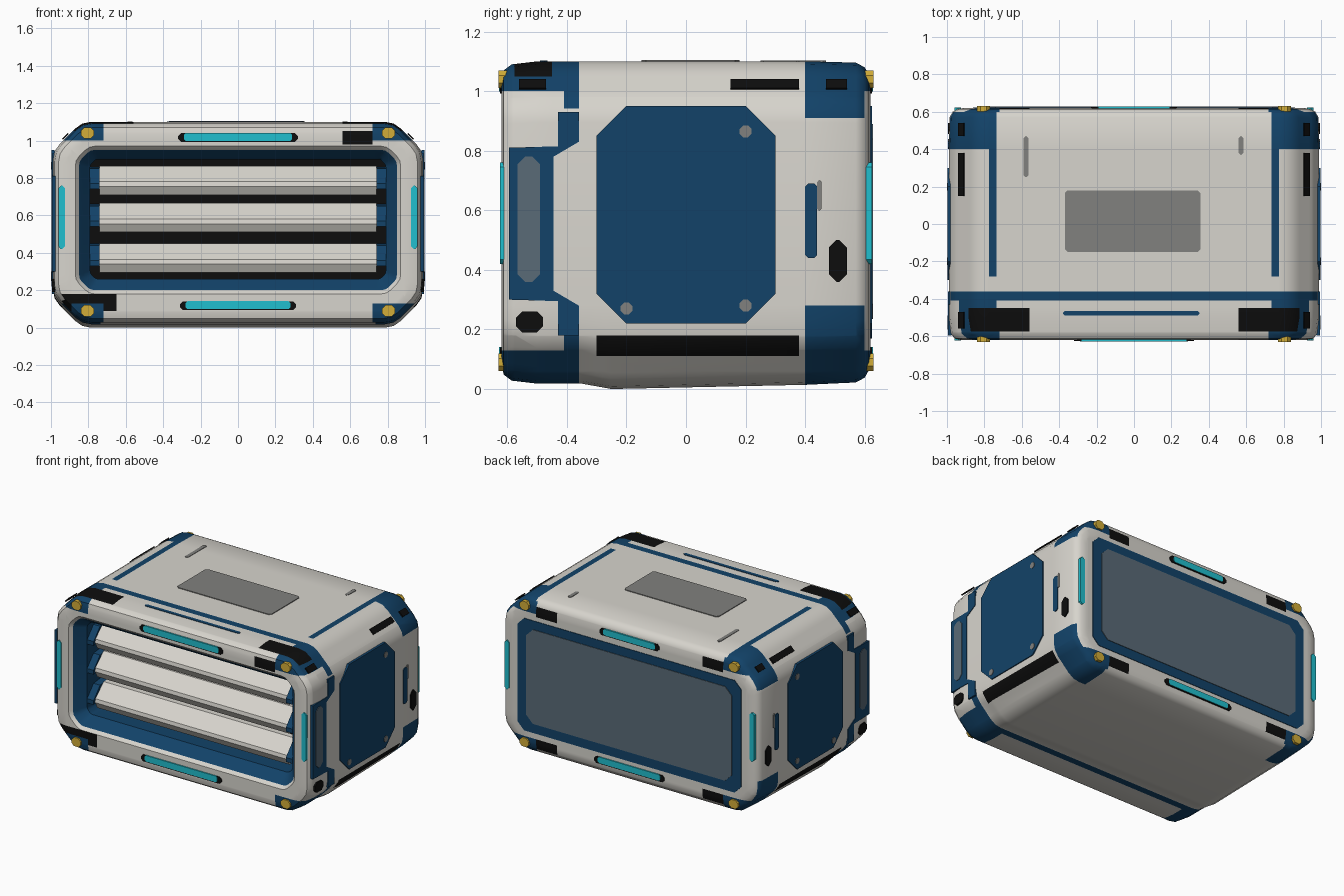
import bpy, bmesh, math
from mathutils import Vector

if "Cube" in bpy.data.objects:
    bpy.data.objects.remove(bpy.data.objects["Cube"])

# ---- flat colours
COLS = {"off_white": (.68, .66, .61), "deep_blue": (.006, .055, .14), "black": (.004, .004, .004),
        "mid_grey": (.22, .22, .21), "slate_glass": (.10, .145, .185), "cyan_light": (.015, .52, .62),
        "gold": (.65, .42, .04)}
NAMES = list(COLS)
MATS = []
for n, c in COLS.items():
    m = bpy.data.materials.new(n)
    m.diffuse_color = (*c, 1)
    m.use_nodes = True
    m.node_tree.nodes["Principled BSDF"].inputs["Base Color"].default_value = m.diffuse_color
    MATS.append(m)
WHITE, BLUE, BLACK, GREY, GLASS, CYAN, GOLD = range(7)


def finish(name, bm, mat=None):
    bmesh.ops.recalc_face_normals(bm, faces=bm.faces[:])
    me = bpy.data.meshes.new(name)
    bm.to_mesh(me)
    bm.free()
    for m in (MATS if mat is None else [MATS[mat]]):
        me.materials.append(m)
    ob = bpy.data.objects.new(name, me)
    bpy.context.collection.objects.link(ob)
    return ob


def prisms(name, mat, specs):
    """Extruded polygons; spec = (axis, outline, start, end)."""
    bm = bmesh.new()
    for axis, pts, a, b in specs:
        def pos(p, w):
            return {"x": (w, p[0], p[1]), "y": (p[0], w, p[1]), "z": (p[0], p[1], w)}[axis]
        lo = [bm.verts.new(pos(p, a)) for p in pts]
        hi = [bm.verts.new(pos(p, b)) for p in pts]
        bm.faces.new(lo)
        bm.faces.new(hi)
        for i in range(len(pts)):
            j = (i + 1) % len(pts)
            bm.faces.new((lo[i], lo[j], hi[j], hi[i]))
    return finish(name, bm, mat)


def rect(u0, u1, v0, v1, c=.01):
    """Rectangle with cut corners."""
    return [(u0 + c, v0), (u1 - c, v0), (u1, v0 + c), (u1, v1 - c),
            (u1 - c, v1), (u0 + c, v1), (u0, v1 - c), (u0, v0 + c)]


def both(pts, a, b):
    return [("x", pts, a, b), ("x", pts, -a, -b)]


# ---- housing: octagonal rings lofted from the recess, around the front lip, to the back
def ring(bm, y, hx, z0, z1, c):
    k = [(hx, z0 + c), (hx, z1 - c), (hx - c, z1), (c - hx, z1),
         (-hx, z1 - c), (-hx, z0 + c), (c - hx, z0), (hx - c, z0)]
    k = [Vector(p) for p in k]
    r, out = min(.05, c * .4), []
    for i, p in enumerate(k):
        a = p + (k[i - 1] - p).normalized() * r
        b = p + (k[(i + 1) % 8] - p).normalized() * r
        out += [a, (a + b + 2 * p) / 4, b]
    return [bm.verts.new((p.x, y, p.y)) for p in out]


def outer(y, d, z0=.018):
    return (y, .99 - d, z0 + d, 1.10 - d, .155 - d * .586)


RINGS = [(-.36, .79, .26, .90, .03), (-.53, .79, .26, .90, .03), (-.60, .85, .20, .95, .06),
         (-.62, .87, .18, .97, .075), outer(-.62, .065), outer(-.612, .03), outer(-.585, .01),
         outer(-.50, 0), outer(-.35, 0), outer(-.25, 0, .0), outer(.40, 0, .014),
         outer(.57, .004), outer(.60, .02), outer(.614, .045), outer(.62, .08)]
bm = bmesh.new()
loops = [ring(bm, *r) for r in RINGS]
for i in range(len(loops) - 1):
    a, b = loops[i], loops[i + 1]
    for j in range(24):
        k = (j + 1) % 24
        f = bm.faces.new((a[j], a[k], b[k], b[j]))
        f.material_index = BLUE if i < 2 else WHITE
bm.faces.new(loops[0]).material_index = BLACK
bm.faces.new(loops[-1])

# cut the skin along the edges of the painted zones
CUTS = [(-.89, -.775, -.735, -.72, -.65, -.56, .56, .72, .735, .775, .89),
        (-.575, -.45, -.43, -.41, -.36, -.30, -.28, .38, .40),
        (.06, .09, .11, .13, .18, .28, .91, .98, 1.0, 1.05)]
for axis, vals in enumerate(CUTS):
    no = Vector((0, 0, 0))
    no[axis] = 1
    for v in vals:
        bmesh.ops.bisect_plane(bm, geom=bm.verts[:] + bm.edges[:] + bm.faces[:],
                               plane_co=no * v, plane_no=no, dist=1e-5)


def paint(p):
    x, y, z = p
    ax = abs(x)
    if -.41 < y < -.36 and (z > .93 or z < .18):                      # band around the front
        return BLUE
    if y < -.575 or y > .605:                                         # front and back frames
        if .72 < ax < .89 and (z > 1.0 or z < .13):
            return BLUE
        if .56 < ax < .72 and .98 < z < 1.05 and (y > 0 or x > 0):
            return BLACK
        if y > 0 and .56 < ax < .72 and .06 < z < .13:
            return BLACK
        if y < 0 and -.93 < x < -.65 and .09 < z < .18:
            return BLACK
    if .40 < y < .605 and ax > .735 and (z > .91 or z < .28):         # back corner guards
        return BLUE
    if z > 1.05 and -.28 < y < .40 and .735 < ax < .775:              # roof stripes
        return BLUE
    if z > 1.05 and -.575 < y < -.45 and .56 < ax < .89:              # roof corner pads
        return BLACK
    if y < -.36 and ax > .735 and (z > 1.0 or z < .13):               # front corner guards
        return BLUE
    if -.30 < y < .38 and ax > .89 and .11 < z < .18:                 # lower side groove
        return BLACK
    return WHITE


for f in bm.faces:
    if f.material_index == WHITE and f.calc_area() > 0:
        f.material_index = paint(f.calc_center_median())
body = finish("housing", bm)
bpy.context.view_layer.objects.active = body
body.select_set(True)
bpy.ops.object.shade_smooth_by_angle(angle=math.radians(38))
body.select_set(False)

# ---- front louvres
prisms("louvre_slats", WHITE, [
    ("x", [(-.38, z), (-.42, z), (-.51, z - .085), (-.515, z - .11), (-.49, z - .155), (-.38, z - .13)], -.74, .74)
    for z in (.865, .665, .45)])
prisms("louvre_side_brackets", BLUE, [
    ("x", [(-.37, z + .02), (-.46, z + .01), (-.53, z - .07), (-.53, z - .10), (-.37, z - .05)], s * .74, s * .79)
    for z in (.84, .64, .43) for s in (1, -1)])

# ---- side panels
prisms("side_panel", BLUE, both(rect(-.30, .30, .22, .95, .10), .98, .997))
prisms("side_panel_bolts", GREY, [s for y, z in ((.2, .865), (-.2, .27), (.2, .28))
                                  for s in both(rect(y - .02, y + .02, z - .02, z + .02, .012), .99, 1.0)])
half = [(-.36, .93), (-.36, .83), (-.445, .78)]
edge = [(-.43, .93), (-.43, .815), (-.595, .81)]


def flip(pts):
    return [(y, 1.11 - z) for y, z in pts]


prisms("side_bracket", BLUE, both(half + flip(half)[::-1] + flip(edge) + edge[::-1], .975, .994))
prisms("side_bracket_window", GLASS, both(rect(-.565, -.49, .36, .78, .025), .98, .997))
prisms("side_slot", BLUE, both(rect(.40, .44, .44, .69), .98, .995))
prisms("side_vent_marks", BLACK, both(rect(.48, .54, .36, .50, .025), .98, .994)
       + both(rect(-.57, -.48, .19, .26, .02), .975, .994))
prisms("side_slot_trim", GREY, both(rect(.44, .455, .60, .70, .005), .98, .994))

# black groove on the upper side slope, and marks on the corner guards
slope = [(.935, 1.005), (.905, 1.035), (.911, 1.041), (.941, 1.011)]
prisms("upper_side_groove", BLACK, [("y", [(s * x, z) for x, z in slope], a, b)
                                    for s in (1, -1) for a, b in ((.15, .38), (.47, .54), (-.56, -.47))])

# ---- roof details
prisms("roof_panel", GREY, [("z", rect(-.37, .355, -.15, .18, .015), 1.09, 1.105)])
prisms("roof_slot", BLUE, [("z", rect(-.38, .35, -.49, -.465, .01), 1.09, 1.103)])
prisms("roof_notches", GREY, [("z", rect(-.59, -.565, .25, .47), 1.09, 1.103),
                              ("z", rect(.56, .585, .37, .47), 1.09, 1.103)])

# ---- back window
prisms("back_window_frame", BLUE, [("y", rect(-.86, .86, .17, .95, .05), .61, .624)])
prisms("back_window", GLASS, [("y", rect(-.79, .79, .235, .89, .05), .61, .628)])

# ---- light strips with dark end caps
lights, caps = [], []
for s in (1, -1):
    a, b = s * .605, s * .628
    for z, w in ((1.02, .29 if s < 0 else .20), (.12, .28 if s < 0 else .24)):
        lights.append(("y", rect(-w, w, z - .021, z + .021), a, b))
        caps.append(("y", rect(-w - .03, w + .03, z - .027, z + .02, .015), a, s * .625))
    for x in (.943, -.943):
        lights.append(("y", rect(x - .018, x + .018, .42, .76, .015), s * .59, s * .624))
prisms("light_strips", CYAN, lights)
prisms("light_strip_caps", BLACK, caps)

# ---- gold corner bolts
prisms("corner_bolts", GOLD, [("y", rect(x - .035, x + .035, z - .03, z + .03, .018), s * .59, s * .63)
                              for x in (.805, -.805) for z in (1.04, .09) for s in (1, -1)])
